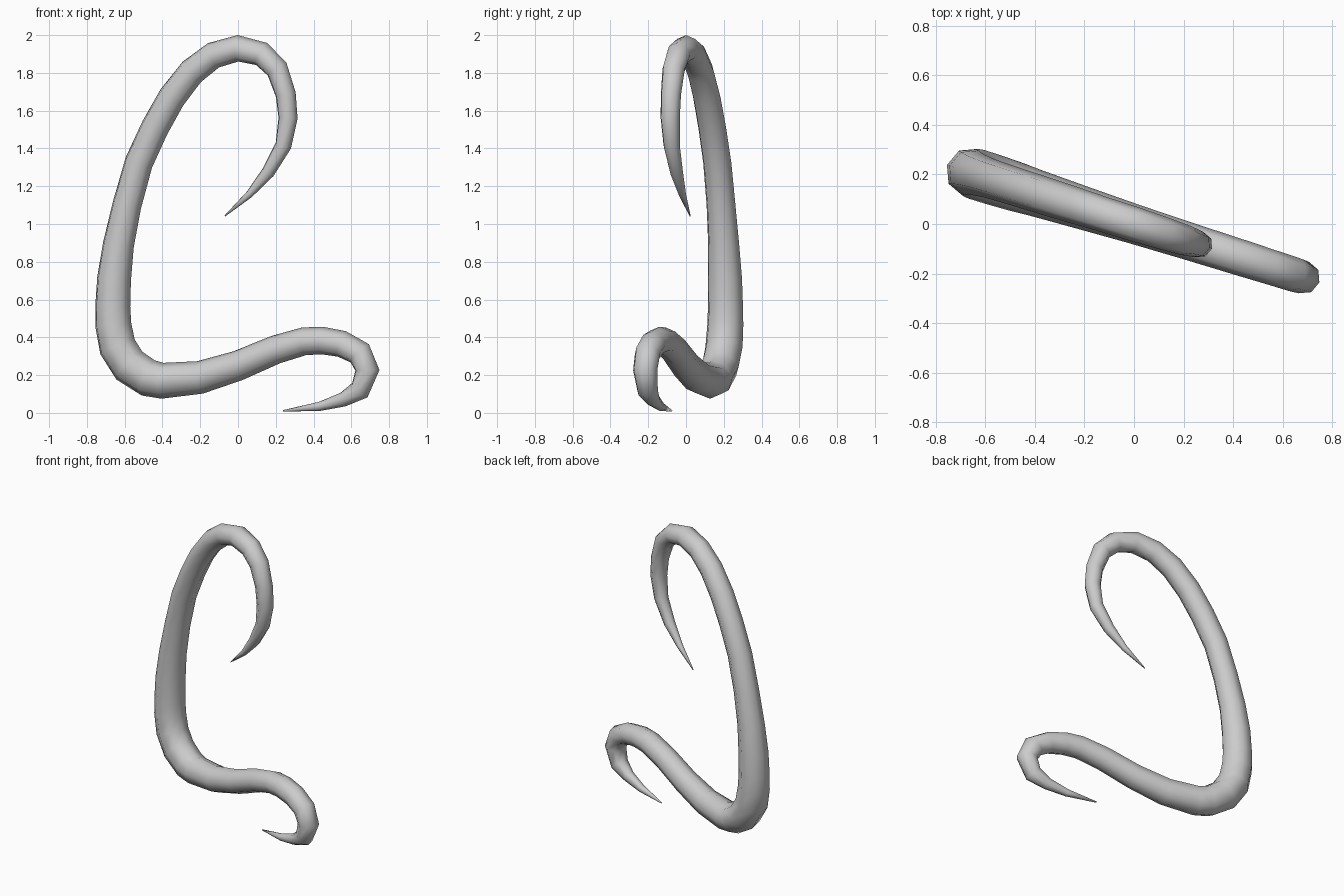
import bpy, bmesh, math
from mathutils import Vector, Matrix

if "Cube" in bpy.data.objects:
    bpy.data.objects.remove(bpy.data.objects["Cube"])

TURN = math.radians(-17.5)   # the whole hook lies in a vertical plane turned about z
SIDES = 8

# centre line seen from the front: x, z, radius
PATH = [
    (-.07, 1.042, .003), (.06, 1.157, .02), (.16, 1.275, .036), (.24, 1.415, .045),
    (.265, 1.56, .053), (.253, 1.685, .056), (.207, 1.82, .062), (.125, 1.90, .066),
    (0, 1.93, .07), (-.13, 1.893, .071), (-.245, 1.805, .074), (-.35, 1.67, .076),
    (-.44, 1.51, .077), (-.525, 1.325, .078), (-.588, 1.10, .08), (-.633, .89, .086),
    (-.656, .71, .094), (-.663, .565, .097), (-.66, .465, .1), (-.638, .35, .103),
    (-.575, .25, .103), (-.475, .185, .1), (-.40, .17, .095), (-.2, .188, .087),
    (0, .25, .08), (.2, .335, .076), (.35, .379, .074), (.445, .383, .073),
    (.55, .365, .071), (.645, .315, .07), (.685, .225, .067), (.645, .12, .057),
    (.555, .07, .038), (.43, .034, .024), (.24, .011, .004)]

# tapered tube swept along the path, one ring per point
pts = [Vector((x / math.cos(TURN), 0, z)) for x, z, r in PATH]
bm = bmesh.new()
rings = []
for i, p in enumerate(pts):
    back = (p - pts[i - 1]).normalized() if i else Vector()
    ahead = (pts[i + 1] - p).normalized() if i < len(pts) - 1 else Vector()
    t = (back + ahead).normalized()
    side, depth = Vector((t.z, 0, -t.x)), Vector((0, 1, 0))
    ring = []
    for k in range(SIDES):
        a = 2 * math.pi * k / SIDES
        ring.append(bm.verts.new(p + PATH[i][2] * (side * math.cos(a) + depth * math.sin(a))))
    rings.append(ring)
for a, b in zip(rings, rings[1:]):
    for k in range(SIDES):
        n = (k + 1) % SIDES
        bm.faces.new((a[k], a[n], b[n], b[k]))
bm.faces.new(rings[0])
bm.faces.new(rings[-1])
bmesh.ops.recalc_face_normals(bm, faces=bm.faces)
bm.transform(Matrix.Rotation(TURN, 4, 'Z'))
for f in bm.faces:
    f.smooth = True

mesh = bpy.data.meshes.new("curled_hook")
bm.to_mesh(mesh)
bm.free()
hook = bpy.data.objects.new("curled_hook", mesh)
bpy.context.collection.objects.link(hook)
